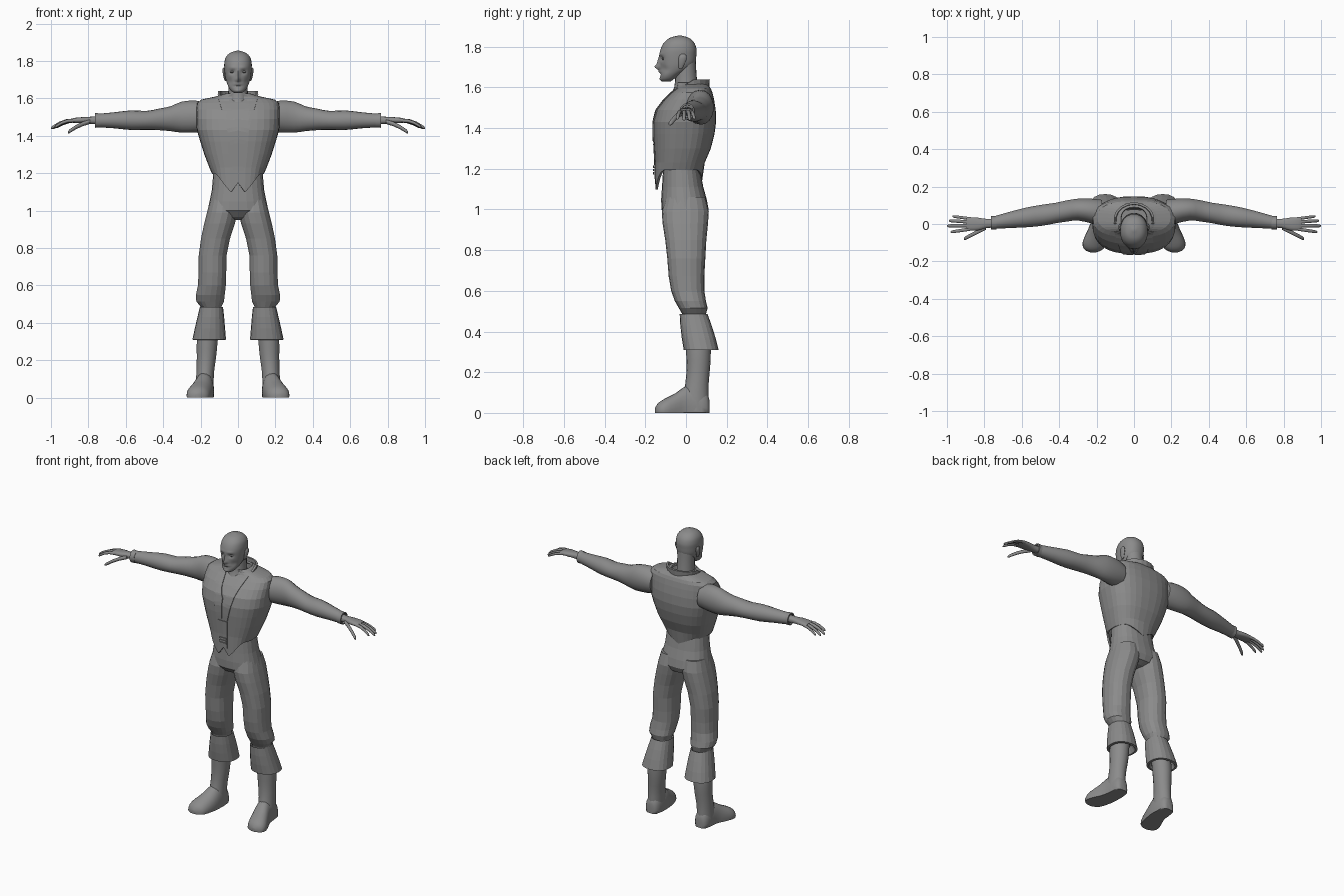
import bpy, bmesh, math
from mathutils import Vector
from mathutils.bvhtree import BVHTree

grey = bpy.data.materials.new("plain grey")
grey.diffuse_color = (0.26, 0.26, 0.26, 1)


def finish(name, bm, mirror=False, smooth=None, thick=0):
    """Turn a bmesh into a named object with optional mirror, thickness and smoothing."""
    bmesh.ops.recalc_face_normals(bm, faces=bm.faces)
    me = bpy.data.meshes.new(name)
    bm.to_mesh(me)
    bm.free()
    me.materials.append(grey)
    ob = bpy.data.objects.new(name, me)
    bpy.context.collection.objects.link(ob)
    if smooth:
        bpy.ops.object.select_all(action='DESELECT')
        ob.select_set(True)
        bpy.context.view_layer.objects.active = ob
        bpy.ops.object.shade_smooth_by_angle(angle=math.radians(smooth))
    if thick:
        m = ob.modifiers.new("thickness", 'SOLIDIFY')
        m.thickness = thick
        m.offset = -1
    if mirror:
        m = ob.modifiers.new("mirror", 'MIRROR')
        m.use_clip = False
        m.merge_threshold = 0.0001
    return ob


def resample(rings, k):
    """Catmull-Rom interpolation between section sizes."""
    if k < 2:
        return rings
    r = [rings[0]] + list(rings) + [rings[-1]]
    out = []
    for i in range(1, len(r) - 2):
        for j in range(k):
            t = j / k
            out.append([0.5 * (2 * b + (c - a) * t + (2 * a - 5 * b + 4 * c - d) * t * t
                               + (3 * b - a - 3 * c + d) * t ** 3)
                        for a, b, c, d in zip(r[i - 1], r[i], r[i + 1], r[i + 2])])
    return out + [list(rings[-1])]


def loft(name, rings, axis='z', n=16, p=2.0, k=1, caps=True, rule=None, **kw):
    """Skin sections (t, a0, a1, b0, b1) stacked along an axis."""
    bm = bmesh.new()
    rows = []
    for t, a0, a1, b0, b1 in resample(rings, k):
        row = []
        for i in range(n):
            w = 2 * math.pi * i / n
            s, c = math.sin(w), -math.cos(w)
            a = (a0 + a1) / 2 + (a1 - a0) / 2 * math.copysign(abs(s) ** (2 / p), s)
            b = (b0 + b1) / 2 + (b1 - b0) / 2 * math.copysign(abs(c) ** (2 / p), c)
            co = Vector({'z': (a, b, t), 'x': (t, a, b), 'y': (a, t, b)}[axis])
            row.append(bm.verts.new(rule(co) if rule else co))
        rows.append(row)
    for r, q in zip(rows, rows[1:]):
        for i in range(n):
            bm.faces.new((r[i], r[(i + 1) % n], q[(i + 1) % n], q[i]))
    if caps:
        bm.faces.new(rows[0])
        bm.faces.new(rows[-1])
    return finish(name, bm, **kw)


def sym(rings):
    return [(z, -w, w, y0, y1) for z, w, y0, y1 in rings]


# Head: skull sections with sockets, nose, lips and brow pushed into the front
BUMPS = [(0, 1.700, .010, .014, -.024), (0, 1.725, .008, .022, -.012), (.030, 1.742, .014, .010, .013),
         (0, 1.676, .020, .006, -.007), (0, 1.667, .024, .004, .004), (.026, 1.765, .020, .007, -.004),
         (0, 1.640, .018, .010, -.006), (.045, 1.690, .014, .018, .007)]


def face(co):
    if co.y < -.05:
        for x, z, sx, sz, d in BUMPS:
            co.y += d * math.exp(-((abs(co.x) - x) / sx) ** 2 - ((co.z - z) / sz) ** 2)
    return co


loft("head", sym([(1.628, .018, -.115, -.075), (1.64, .036, -.124, -.055), (1.66, .050, -.126, -.03),
                  (1.69, .062, -.127, .02), (1.72, .069, -.128, .045), (1.76, .073, -.130, .051),
                  (1.79, .073, -.124, .051), (1.82, .065, -.108, .040), (1.843, .043, -.080, .015),
                  (1.855, .008, -.038, -.025)]), n=48, p=2.2, k=5, rule=face, smooth=50)
loft("eye", [(1.735, .022, .038, -.114, -.106), (1.742, .016, .044, -.119, -.102),
             (1.749, .022, .038, -.114, -.106)], n=10, mirror=True, smooth=60)
loft("ear", [(1.692, .062, .070, -.035, -.018), (1.71, .064, .077, -.038, -.008),
             (1.74, .066, .083, -.038, .004), (1.757, .068, .083, -.032, .002),
             (1.764, .070, .078, -.024, -.006)], n=10, mirror=True, smooth=50)
loft("neck", sym([(1.46, .075, -.11, .06), (1.54, .065, -.085, .06), (1.60, .054, -.058, .058),
                  (1.66, .052, -.052, .052), (1.73, .054, -.045, .048)]), n=20, k=2, smooth=50)


# Vest: open bottom with two pointed front tails and a small rear tail
def hem(co):
    if co.z < 1.175:
        x = abs(co.x)
        co.z = 1.195 - (.10 * max(0, 1 - abs(x - .04) / .075) if co.y < -.03
                        else .05 * max(0, 1 - x / .1) if co.y > 0 else 0)
    return co


vest = loft("vest", sym([(1.17, .138, -.152, .08), (1.23, .153, -.152, .092), (1.30, .18, -.156, .122),
                         (1.37, .202, -.16, .14), (1.43, .22, -.16, .148), (1.49, .223, -.145, .146),
                         (1.54, .223, -.108, .138), (1.575, .219, -.072, .13), (1.594, .195, -.05, .122),
                         (1.61, .12, -.045, .11), (1.625, .07, -.05, .09)]),
            n=32, p=2.5, caps=False, rule=hem, thick=.012)
tree = BVHTree.FromPolygons([v.co for v in vest.data.vertices],
                            [tuple(f.vertices) for f in vest.data.polygons])


def plate(name, inner, outer, lift=.006, steps=6, **kw):
    """Strip between two (x, z) outlines, laid on the front of the vest."""
    bm = bmesh.new()

    def put(x, z):
        hit = tree.ray_cast(Vector((x, -1, z)), Vector((0, 1, 0)))[0]
        return bm.verts.new((x, (hit.y if hit else -.15) - lift, z))
    prev = None
    for i in range((len(inner) - 1) * steps + 1):
        s = min(i // steps, len(inner) - 2)
        t = i / steps - s
        a, b = [Vector(o[s]).lerp(Vector(o[s + 1]), t) for o in (inner, outer)]
        row = [put(*a.lerp(b, j / 4)) for j in range(5)]
        if prev:
            for j in range(4):
                bm.faces.new((prev[j], prev[j + 1], row[j + 1], row[j]))
        prev = row
    return finish(name, bm, thick=lift + .003, **kw)


# Lapel facings, centre panel and belt clasp
plate("lapel", [(.05, 1.60), (.03, 1.52), (.004, 1.47), (.004, 1.34)],
      [(.105, 1.60), (.08, 1.52), (.066, 1.46), (.034, 1.33)], mirror=True)
plate("front_panel", [(-.034, 1.325), (-.03, 1.28), (-.03, 1.15)],
      [(.034, 1.325), (.03, 1.28), (.03, 1.15)], lift=.004)
for i, z in enumerate((1.178, 1.194, 1.21)):
    plate("clasp_bar_%d" % (i + 1), [(-.024, z - .005), (-.024, z + .005)],
          [(.024, z - .005), (.024, z + .005)], lift=.009, steps=1)

# Standing collar, high at the back and open at the front
bm = bmesh.new()
rows = []
for i in range(15):
    w = math.radians(-140 + 20 * i)
    f = abs(i - 7) / 7
    s, c = math.sin(w), math.cos(w)
    top = 1.64 if f < .6 else 1.64 - .16 * (f - .6)
    rows.append([bm.verts.new((.085 * s, .025 + .075 * c, 1.57 - .02 * f)),
                 bm.verts.new((.098 * s, .022 + .083 * c, top))])
for a, b in zip(rows, rows[1:]):
    bm.faces.new((a[0], b[0], b[1], a[1]))
finish("collar", bm, thick=.012)

# Sleeves, wrist cuffs and shoulder seams
loft("sleeve", [(.17, -.01, .13, 1.425, 1.575), (.225, .002, .136, 1.418, 1.588), (.30, .018, .136, 1.417, 1.583),
                (.36, .012, .127, 1.425, 1.558), (.42, .003, .114, 1.43, 1.546), (.49, -.010, .104, 1.432, 1.533),
                (.57, -.018, .090, 1.431, 1.536), (.66, -.022, .067, 1.440, 1.526), (.755, -.027, .040, 1.446, 1.517)],
     axis='x', n=18, k=2, mirror=True, smooth=35)
loft("wrist_cuff", [(.735, -.029, .043, 1.444, 1.519), (.765, -.031, .042, 1.443, 1.522),
                    (.765, -.024, .035, 1.450, 1.514), (.745, -.022, .033, 1.452, 1.512)],
     axis='x', n=18, mirror=True, smooth=35)

# Hands: palm plus tapered, bent fingers
loft("palm", [(.74, -.020, .030, 1.462, 1.504), (.79, -.022, .028, 1.464, 1.502), (.83, -.034, .034, 1.468, 1.500),
              (.875, -.036, .037, 1.469, 1.496), (.895, -.030, .034, 1.472, 1.490)],
     axis='x', n=14, p=2.5, k=2, mirror=True, smooth=60)


def finger(name, a, b, r, bend):
    rings = []
    for i, q in enumerate((1, 1.0, .95, .85, .4)):
        t = (0, .35, .65, .93, 1)[i]
        c = Vector(a).lerp(Vector(b), t)
        c.z += bend * math.sin(math.pi * t)
        rings.append((c.x, c.y - r * q, c.y + r * q, c.z - r * q, c.z + r * q))
    loft(name, rings, axis='x', n=10, mirror=True, smooth=60)


finger("little_finger", (.865, .027, 1.481), (.970, .041, 1.446), .0085, .008)
finger("ring_finger", (.87, .010, 1.483), (.990, .018, 1.440), .0095, .010)
finger("middle_finger", (.875, -.008, 1.483), (1.0, -.010, 1.440), .010, .012)
finger("index_finger", (.87, -.026, 1.482), (.980, -.043, 1.446), .0095, .012)
finger("thumb", (.79, -.018, 1.476), (.91, -.080, 1.418), .012, .008)

# Trousers: hips and full legs gathered below the knee
loft("hips", sym([(1.27, .128, -.115, .078), (1.19, .133, -.113, .07), (1.11, .140, -.118, .085),
                  (1.05, .152, -.122, .102), (1.00, .163, -.121, .111), (.965, .125, -.09, .095),
                  (.95, .07, -.05, .06)]), n=24, p=2.3)
loft("trouser_leg", [(1.06, .008, .148, -.10, .095), (.99, .002, .167, -.119, .112), (.93, .016, .182, -.115, .108),
                     (.85, .042, .199, -.102, .100), (.76, .060, .211, -.092, .095), (.67, .062, .212, -.085, .090),
                     (.60, .064, .215, -.073, .090), (.55, .070, .226, -.055, .098), (.515, .074, .224, -.035, .106),
                     (.485, .088, .200, -.018, .098), (.46, .09, .195, -.01, .09)],
     n=18, p=2.3, mirror=True)

# Boots: flared turned-down cuff, shaft, foot and flat sole
loft("boot_cuff", [(.47, .092, .19, -.018, .094), (.485, .080, .204, -.031, .106), (.43, .074, .217, -.028, .126),
                   (.37, .069, .231, -.021, .145), (.31, .064, .244, -.011, .160),
                   (.308, .078, .230, .002, .146), (.35, .095, .220, .005, .125)],
     n=20, p=2.3, mirror=True)
loft("boot_shaft", [(.46, .092, .205, -.005, .11), (.31, .107, .221, .000, .122), (.22, .116, .221, .003, .118),
                    (.14, .127, .223, -.004, .111), (.07, .130, .226, -.02, .112), (.01, .133, .228, -.02, .112)],
     n=18, k=2, mirror=True, smooth=40)


def sole(co):
    co.z = max(co.z, 0)
    return co


loft("foot", [(.116, .155, .200, -.03, .06), (.10, .136, .220, -.05, .10), (.05, .129, .227, -.07, .13),
              (.0, .129, .234, -.07, .132), (-.05, .135, .256, -.06, .098), (-.10, .147, .275, -.05, .072),
              (-.133, .163, .268, -.04, .052), (-.148, .190, .245, -.02, .032), (-.153, .208, .228, -.01, .02)],
     axis='y', n=24, p=2.2, k=2, rule=sole, mirror=True, smooth=45)
